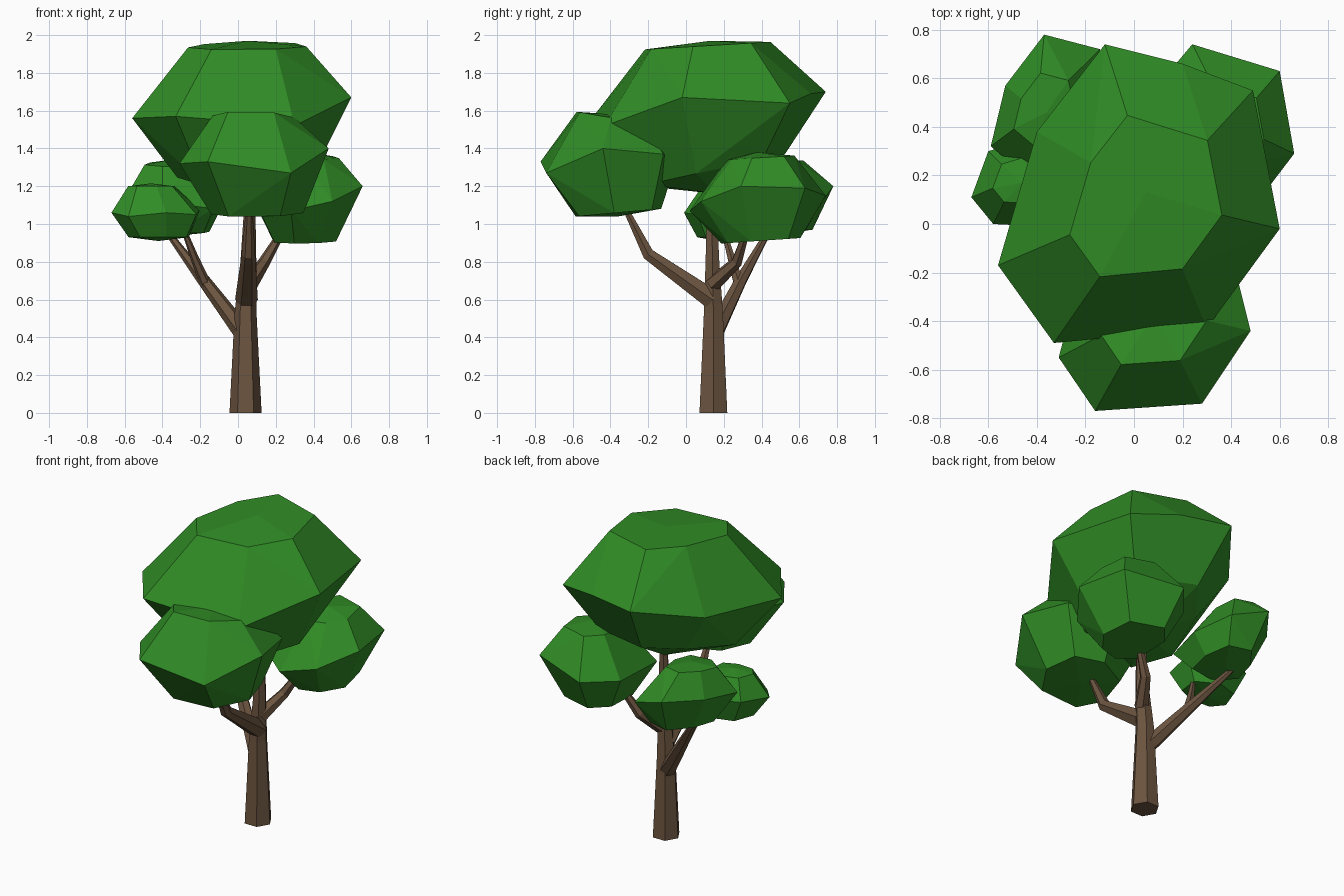
import bpy, bmesh, math
from mathutils import Vector

if "Cube" in bpy.data.objects:
    bpy.data.objects.remove(bpy.data.objects["Cube"])


def material(name, rgb):
    m = bpy.data.materials.new(name)
    m.diffuse_color = (*rgb, 1)
    m.use_nodes = True
    m.node_tree.nodes["Principled BSDF"].inputs["Base Color"].default_value = m.diffuse_color
    return m


LEAF = material("leaf green", (0.030, 0.265, 0.019))
BARK = material("bark brown", (0.150, 0.090, 0.051))


def finish(name, bm, mat):
    bmesh.ops.recalc_face_normals(bm, faces=bm.faces)
    me = bpy.data.meshes.new(name)
    bm.to_mesh(me)
    bm.free()
    me.materials.append(mat)
    ob = bpy.data.objects.new(name, me)
    bpy.context.collection.objects.link(ob)


def limb(name, path, sides=6):
    """Tapered faceted tube through (x, y, z, radius) stations."""
    bm = bmesh.new()
    pts = [Vector(p[:3]) for p in path]
    rings = []
    for i, p in enumerate(pts):
        d = pts[min(i + 1, len(pts) - 1)] - pts[max(i - 1, 0)]
        q = Vector((0, 0, 1)).rotation_difference(d)
        r = path[i][3]
        rings.append([bm.verts.new(p + q @ Vector((r * math.cos(a), r * math.sin(a), 0)))
                      for a in (math.tau * k / sides for k in range(sides))])
    for a, b in zip(rings, rings[1:]):
        for k in range(sides):
            n = (k + 1) % sides
            bm.faces.new((a[k], a[n], b[n], b[k]))
    bm.faces.new(rings[0][::-1])
    bm.faces.new(rings[-1])
    finish(name, bm, BARK)


def clump(name, girdle, top, bottom):
    """Faceted leaf clump: a widest outline, shrunk to a top and a bottom ring.
    top/bottom = (centre x, centre y, ring z, scale, apex z, tilt along y)"""
    n = len(girdle)
    cx, cy = (sum(p[i] for p in girdle) / n for i in (0, 1))
    pts = [Vector(p) for p in girdle]
    for x, y, z, s, apex, tilt in (top, bottom):
        for px, py, _ in girdle:
            dy = (py - cy) * s
            pts.append(Vector((x + (px - cx) * s, y + dy, z + dy * tilt)))
        pts.append(Vector((x, y, apex)))
    bm = bmesh.new()
    for p in pts:
        bm.verts.new(p)
    res = bmesh.ops.convex_hull(bm, input=bm.verts)
    loose = [v for v in bm.verts if not v.link_faces]
    bmesh.ops.delete(bm, geom=loose, context='VERTS')
    bmesh.ops.dissolve_limit(bm, angle_limit=math.radians(6), verts=bm.verts, edges=bm.edges)
    finish(name, bm, LEAF)


# Trunk and branches
limb("trunk", [(.04, .145, 0, .085), (.04, .145, .53, .058),
               (.055, .14, .8, .042), (.065, .135, 1.2, .025)])
limb("front_branch", [(.045, .14, .60, .06), (.055, -.2, .84, .036), (.06, -.34, 1.12, .014)])
limb("left_branch", [(.03, .15, .42, .05), (-.18, .29, .70, .034), (-.42, .47, 1.02, .012)])
limb("left_fork", [(-.17, .28, .68, .03), (-.23, .24, .82, .022), (-.31, .18, 1.03, .010)])
limb("right_branch", [(.06, .14, .68, .045), (.14, .27, .80, .032), (.27, .34, 1.02, .014)])

# Leaf clumps
clump("crown_leaves",
      [(-.56, -.17, 1.56), (-.33, -.49, 1.57), (.30, -.43, 1.52), (.60, -.02, 1.67),
       (.49, .55, 1.64), (.20, .66, 1.69), (-.12, .74, 1.70), (-.40, .38, 1.60)],
      (.05, .13, 1.945, .54, 1.97, .06), (.04, .16, 1.29, .62, 1.16, .22))
clump("front_leaves",
      [(-.31, -.55, 1.32), (-.16, -.77, 1.33), (.28, -.74, 1.27), (.48, -.44, 1.40),
       (.40, -.12, 1.37), (.10, -.04, 1.36), (-.22, -.20, 1.33)],
      (.08, -.38, 1.56, .55, 1.58, -.17), (.10, -.36, 1.06, .62, 1.04, .09))
clump("right_leaves",
      [(.66, .29, 1.20), (.60, .63, 1.19), (.24, .74, 1.15), (.08, .55, 1.13),
       (.10, .15, 1.10), (.28, .02, 1.07), (.50, .08, 1.12)],
      (.38, .38, 1.35, .50, 1.38, .06), (.34, .38, .91, .58, .90, .07))
clump("back_left_leaves",
      [(-.59, .32, 1.15), (-.53, .57, 1.18), (-.37, .78, 1.20), (-.14, .72, 1.12),
       (-.08, .45, 1.10), (-.13, .20, 1.08), (-.40, .16, 1.12)],
      (-.36, .46, 1.32, .50, 1.34, .10), (-.30, .47, .96, .62, .94, .05))
clump("small_left_leaves",
      [(-.67, .11, 1.06), (-.60, .30, 1.08), (-.40, .36, 1.07), (-.20, .25, 1.08),
       (-.22, .06, 1.05), (-.38, -.01, 1.06), (-.58, .00, 1.04)],
      (-.46, .17, 1.20, .52, 1.215, 0), (-.42, .17, .93, .68, .91, 0))
